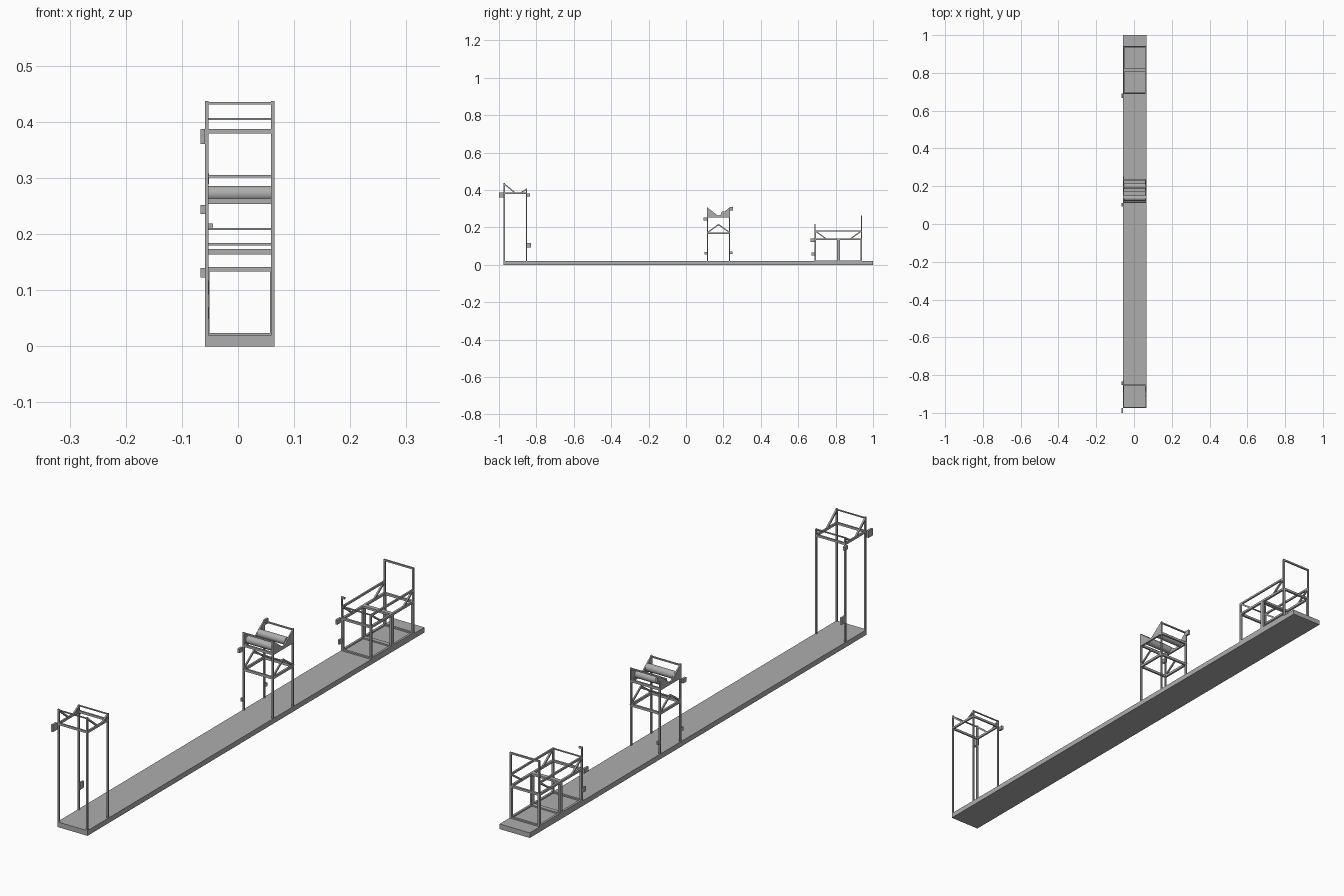
import bpy, math
from mathutils import Vector

cube = bpy.data.objects.get("Cube")
if cube:
    bpy.data.objects.remove(cube, do_unlink=True)

GREY = (0.42, 0.42, 0.42, 1.0)
metal = bpy.data.materials.new("grey_metal")
metal.use_nodes = True
metal.diffuse_color = GREY
metal.node_tree.nodes["Principled BSDF"].inputs["Base Color"].default_value = GREY

# Outer faces shared by the deck and every stand
XL, XR = -0.059, 0.065
DECK = 0.019


def add_mesh(name, verts, faces):
    mesh = bpy.data.meshes.new(name)
    mesh.from_pydata(verts, [], faces)
    mesh.materials.append(metal)
    obj = bpy.data.objects.new(name, mesh)
    bpy.context.collection.objects.link(obj)
    return obj


def box(name, x0, x1, y0, y1, z0, z1):
    verts = [(x, y, z) for x in (x0, x1) for y in (y0, y1) for z in (z0, z1)]
    faces = [(0, 1, 3, 2), (4, 6, 7, 5), (0, 4, 5, 1), (2, 3, 7, 6), (0, 2, 6, 4), (1, 5, 7, 3)]
    return add_mesh(name, verts, faces)


def slab(name, x0, x1, outline):
    """Extrude a (y, z) outline across x."""
    n = len(outline)
    verts = [(x, y, z) for x in (x0, x1) for y, z in outline]
    sides = [(i, (i + 1) % n, (i + 1) % n + n, i + n) for i in range(n)]
    return add_mesh(name, verts, [tuple(reversed(range(n))), tuple(range(n, 2 * n))] + sides)


def strut(name, x0, x1, a, b, t):
    """Sloping bar between two (y, z) points."""
    a, b = Vector(a), Vector(b)
    side = (b - a).orthogonal().normalized() * t / 2
    return slab(name, x0, x1, [a - side, b - side, b + side, a + side])


def both_sides(t):
    return (("right", XL, XL + t), ("left", XR - t, XR))


def posts(name, y0, y1, z0, z1, t):
    for side, xa, xb in both_sides(t):
        box(f"{name}_front_{side}_post", xa, xb, y0, y0 + t, z0, z1)
        box(f"{name}_rear_{side}_post", xa, xb, y1 - t, y1, z0, z1)


def ring(name, y0, y1, z0, z1, t):
    """Horizontal rectangle of bars."""
    for side, xa, xb in both_sides(t):
        box(f"{name}_{side}_rail", xa, xb, y0, y1, z0, z1)
    box(f"{name}_front_rail", XL, XR, y0, y0 + t, z0, z1)
    box(f"{name}_rear_rail", XL, XR, y1 - t, y1, z0, z1)


def crossbar(name, y, z, t):
    box(name, XL, XR, y - t / 2, y + t / 2, z - t / 2, z + t / 2)


# Long deck
box("deck", XL, XR, -0.975, 1.0, 0.0, DECK)

# Tall front stand
T = 0.006
F0, F1 = -0.975, -0.85
posts("tall_stand", F0, F1, DECK, 0.387, T)
ring("tall_stand_top", F0, F1, 0.379, 0.387, T)
for side, xa, xb in both_sides(T):
    box(f"tall_stand_{side}_front_riser", xa, xb, F0, F0 + T, 0.385, 0.437)
    box(f"tall_stand_{side}_rear_riser", xa, xb, F1 - T, F1, 0.385, 0.407)
    strut(f"tall_stand_{side}_front_brace", xa, xb, (F0 + 0.004, 0.432), (-0.915, 0.385), T)
    strut(f"tall_stand_{side}_rear_brace", xa, xb, (F1 - 0.002, 0.404), (-0.885, 0.384), T)
crossbar("tall_stand_front_crossbar", F0 + 0.003, 0.433, 0.004)
crossbar("tall_stand_rear_crossbar", F1 - 0.003, 0.405, 0.004)

# Middle roller stand
M0, M1 = 0.112, 0.236
MID = (M0 + M1) / 2
posts("roller_stand", M0, M1, DECK, 0.26, T)
ring("roller_stand_top", M0, M1, 0.254, 0.263, 0.007)
ring("roller_stand_lower", M0, M1, 0.164, 0.173, 0.007)
for side, xa, xb in both_sides(0.005):
    for part, y in (("front", M0), ("rear", M1)):
        slab(f"roller_{part}_{side}_cheek", xa, xb, [(y, 0.308), (y, 0.26), (MID, 0.26)])
        strut(f"roller_stand_{part}_{side}_brace", xa, xb, (y, 0.17), (MID, 0.215), 0.006)
crossbar("roller_stand_ridge_bar", MID, 0.209, 0.004)
for part, y, ybar in (("front", 0.137, M0 + 0.003), ("rear", 0.201, M1 - 0.003)):
    crossbar(f"roller_{part}_crossbar", ybar, 0.303, 0.005)
    bpy.ops.mesh.primitive_cylinder_add(vertices=32, radius=0.014, depth=XR - XL - 0.01,
                                        location=((XL + XR) / 2, y, 0.272),
                                        rotation=(0, math.pi / 2, 0))
    roller = bpy.context.object
    roller.name = f"{part}_roller"
    roller.data.materials.append(metal)
    bpy.ops.object.shade_smooth_by_angle(angle=math.radians(40))

# Rear stand: two cube frames side by side
B0, B1 = 0.688, 0.942
BM = (B0 + B1) / 2
T = 0.008
for name, y0, y1 in (("front_cube", B0, BM), ("rear_cube", BM, B1)):
    posts(name, y0, y1, DECK, 0.141, T)
    ring(f"{name}_bottom", y0, y1, DECK, 0.024, T)
    ring(f"{name}_top", y0, y1, 0.133, 0.141, T)

# Upper rails, braces and the tall end hoop
T = 0.006
for side, xa, xb in both_sides(T):
    box(f"upper_{side}_rail", xa, xb, B0, B1, 0.177, 0.184)
    box(f"upper_{side}_front_post", xa, xb, B0, B0 + T, 0.14, 0.184)
    box(f"hoop_{side}_post", xa, xb, B1 - T, B1, 0.14, 0.263)
    strut(f"upper_{side}_front_brace", xa, xb, (B0 + 0.003, 0.181), (0.75, 0.138), T)
    strut(f"upper_{side}_rear_brace", xa, xb, (B1 - 0.003, 0.181), (0.878, 0.138), T)
crossbar("upper_front_crossbar", B0 + 0.003, 0.182, 0.004)
crossbar("hoop_crossbar", B1 - 0.003, 0.26, 0.006)

# Hooked pole on the rear stand
box("hook_pole", XL, XL + 0.005, B0, B0 + 0.005, 0.18, 0.219)
box("hook_tip", XL, -0.045, B0, B0 + 0.005, 0.212, 0.219)

# Small boxes fixed to the posts, outside or flush with the frame
OUT, FLUSH = (-0.067, XL), (XL, -0.052)
small_boxes = [
    ("tall_stand_front_box", OUT, -1.0, F0, 0.361, 0.387),
    ("tall_stand_rear_box", OUT, F1 - 0.003, -0.835, 0.366, 0.38),
    ("tall_stand_low_box", FLUSH, F1 - 0.003, -0.829, 0.092, 0.117),
    ("roller_stand_front_box", OUT, 0.093, M0, 0.236, 0.252),
    ("roller_stand_rear_box", FLUSH, M1 - 0.002, 0.252, 0.289, 0.308),
    ("roller_stand_front_sensor", FLUSH, 0.098, M0, 0.056, 0.068),
    ("roller_stand_rear_sensor", FLUSH, M1, 0.248, 0.058, 0.07),
    ("rear_stand_upper_box", OUT, 0.666, B0 + 0.003, 0.123, 0.14),
    ("rear_stand_lower_box", FLUSH, 0.67, B0, 0.049, 0.066),
]
for name, (xa, xb), y0, y1, z0, z1 in small_boxes:
    box(name, xa, xb, y0, y1, z0, z1)
